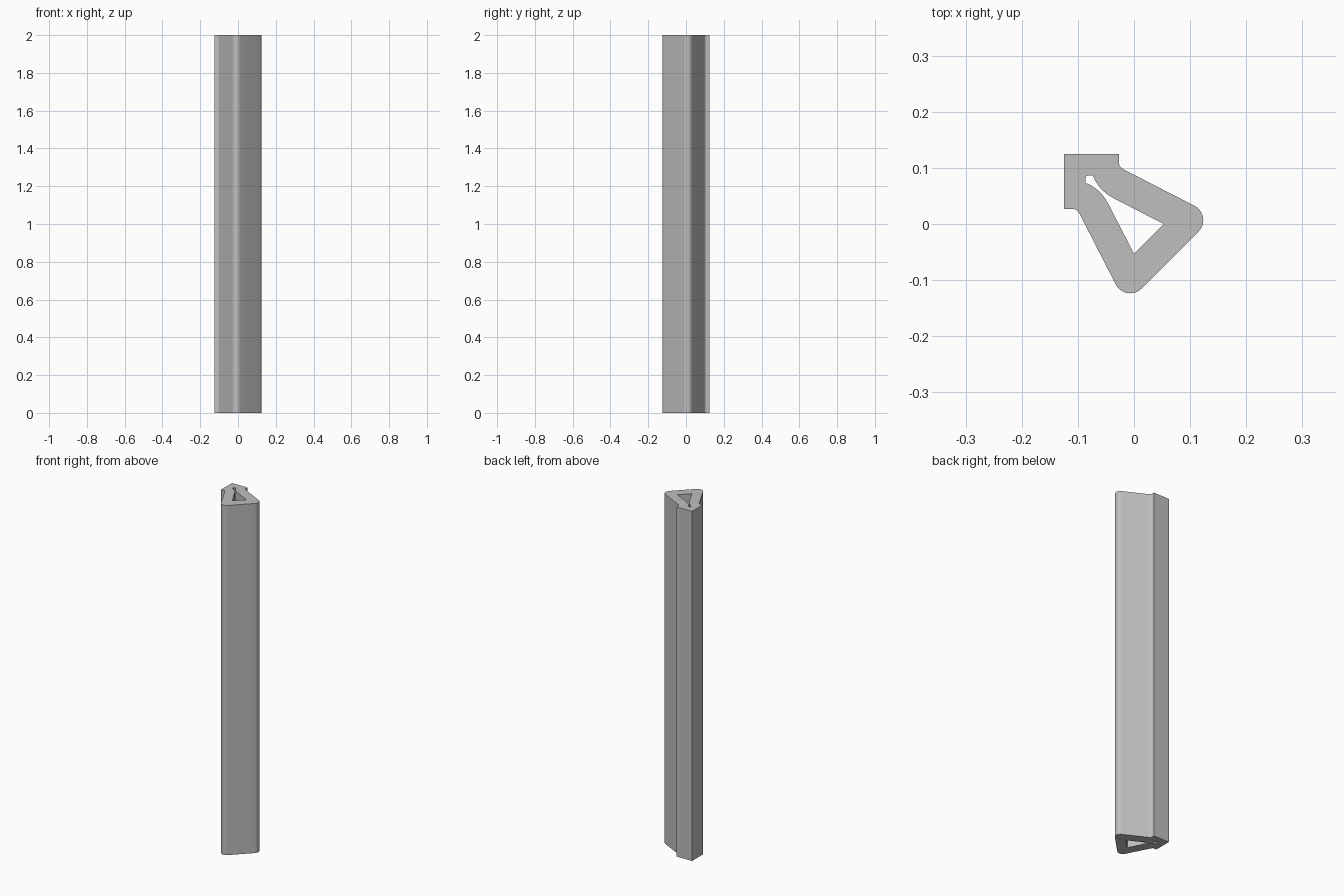
import bpy, bmesh, math

cube = bpy.data.objects.get("Cube")
if cube:
    bpy.data.objects.remove(cube, do_unlink=True)

LENGTH = 2.0


def arc(cx, cy, r, start, end, steps):
    """Points along an arc, angles in degrees."""
    angles = [math.radians(start + (end - start) * i / steps) for i in range(steps + 1)]
    return [(cx + r * math.cos(a), cy + r * math.sin(a)) for a in angles]


def mirrored(half):
    """Close a half outline by reflecting it across the diagonal y = -x."""
    other = [(-y, -x) for x, y in reversed(half)]
    loop = []
    for p in half + other:
        if not loop or math.dist(p, loop[-1]) > 1e-5:
            loop.append(p)
    if math.dist(loop[0], loop[-1]) < 1e-5:
        loop.pop()
    return loop


# Outer half: square corner block, small fillet, sloping wall, rounded tip
outer = mirrored(
    [(-0.125, 0.125), (-0.027, 0.125), (-0.027, 0.109), (-0.0255, 0.1035),
     (-0.0225, 0.1), (-0.018, 0.097)]
    + arc(0.0948, 0.0069, 0.0287, 62.7, -45, 14))

# Inner half: rounded slot end, pinched neck, triangular cavity
inner = mirrored(
    [(-0.0853, 0.0853), (-0.083, 0.086), (-0.073, 0.086), (-0.0695, 0.0775),
     (-0.065, 0.0705), (-0.0595, 0.0638), (-0.053, 0.0573), (-0.046, 0.0518),
     (-0.0375, 0.0466), (0.053, 0.0)])

# Hollow extruded bar
bm = bmesh.new()
edges = []
for loop in (outer, inner):
    verts = [bm.verts.new((x, y, 0)) for x, y in loop]
    edges += [bm.edges.new((v, verts[i - 1])) for i, v in enumerate(verts)]
bmesh.ops.triangle_fill(bm, edges=edges, use_beauty=True)
extruded = bmesh.ops.extrude_face_region(bm, geom=bm.faces[:], use_keep_orig=True)["geom"]
top = [g for g in extruded if isinstance(g, bmesh.types.BMVert)]
bmesh.ops.translate(bm, verts=top, vec=(0, 0, LENGTH))
bmesh.ops.recalc_face_normals(bm, faces=bm.faces[:])

mesh = bpy.data.meshes.new("extruded_bar")
bm.to_mesh(mesh)
bm.free()
bar = bpy.data.objects.new("extruded_bar", mesh)
bpy.context.collection.objects.link(bar)

# Plain grey finish
grey = bpy.data.materials.new("plain_grey")
grey.use_nodes = True
colour = (0.52, 0.52, 0.52, 1)
grey.diffuse_color = colour
grey.node_tree.nodes["Principled BSDF"].inputs["Base Color"].default_value = colour
mesh.materials.append(grey)

# Smooth the rounded edges, keep the corners sharp
bpy.ops.object.select_all(action="DESELECT")
bar.select_set(True)
bpy.context.view_layer.objects.active = bar
bpy.ops.object.shade_smooth_by_angle(angle=math.radians(30))
